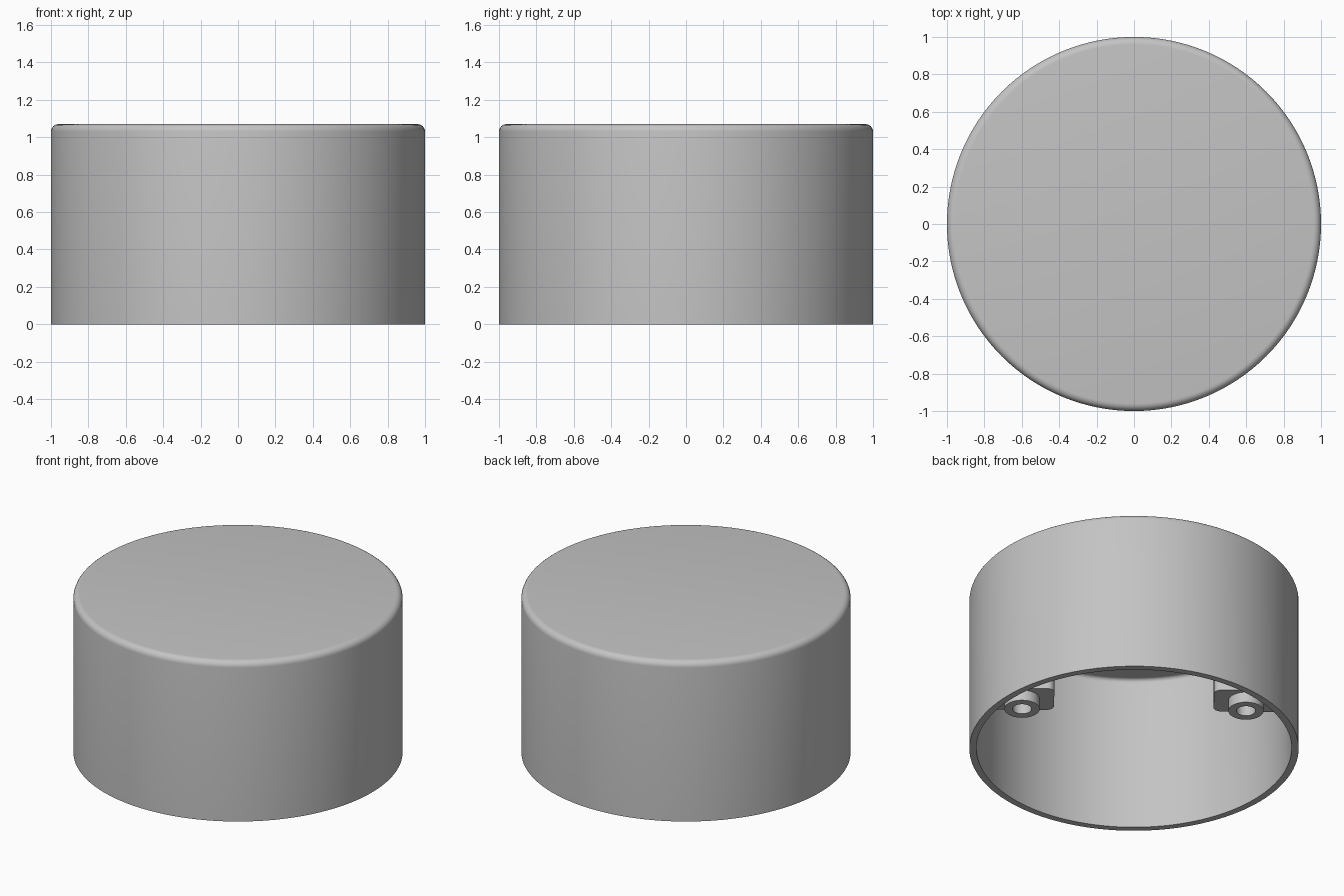
import bpy, bmesh, math
from mathutils import Matrix, Vector

old = bpy.data.objects.get("Cube")
if old:
    bpy.data.objects.remove(old, do_unlink=True)

GREY = (0.55, 0.55, 0.55, 1)
mat = bpy.data.materials.new("plain grey")
mat.use_nodes = True
mat.diffuse_color = GREY
mat.node_tree.nodes["Principled BSDF"].inputs["Base Color"].default_value = GREY

RADIUS, HEIGHT = 1.0, 1.07
INNER, CEILING = 0.957, 1.035
BLOCK_Z, RING_Z = 0.34, 0.27     # undersides of block and ring
RING_X, RING_R, HOLE_R = 0.68, 0.107, 0.058
HOLE_TOP = 0.75
ANGLE = math.radians(141)


def add_object(name, bm):
    bmesh.ops.recalc_face_normals(bm, faces=bm.faces)
    mesh = bpy.data.meshes.new(name)
    bm.to_mesh(mesh)
    bm.free()
    mesh.materials.append(mat)
    obj = bpy.data.objects.new(name, mesh)
    bpy.context.collection.objects.link(obj)
    return obj


def activate(obj):
    bpy.ops.object.select_all(action="DESELECT")
    obj.select_set(True)
    bpy.context.view_layer.objects.active = obj


def smooth(obj):
    activate(obj)
    bpy.ops.object.shade_smooth_by_angle(angle=math.radians(35))


def fillet(radius, top, r, steps=6):
    """Quarter round from a vertical wall to a horizontal face above."""
    turns = [math.pi / 2 * i / steps for i in range(steps + 1)]
    return [(radius - r + r * math.cos(t), top - r + r * math.sin(t)) for t in turns]


def lathe(name, profile, steps):
    """Revolve a closed outline of (radius, z) points around the z axis."""
    bm = bmesh.new()
    verts = [bm.verts.new((x, 0, z)) for x, z in profile]
    edges = [bm.edges.new(pair) for pair in zip(verts, verts[1:] + verts[:1])
             if pair[0].co.x + pair[1].co.x > 0]
    bmesh.ops.spin(bm, geom=verts + edges, cent=(0, 0, 0), axis=(0, 0, 1),
                   angle=math.tau, steps=steps, use_duplicate=False)
    bmesh.ops.remove_doubles(bm, verts=bm.verts, dist=0.0001)
    return add_object(name, bm)


# Hollow cap with rounded upper edges
outside = [(RADIUS, 0)] + fillet(RADIUS, HEIGHT, 0.04) + [(0, HEIGHT)]
inside = [(0, CEILING)] + fillet(INNER, CEILING, 0.025)[::-1] + [(INNER, 0)]
smooth(lathe("cap_shell", outside + inside, 128))


def make_block(name):
    """Rounded block from the wall inwards, with a screw hole."""
    x0, x1, half = 0.485, 0.97, 0.13
    top = CEILING + 0.01
    bm = bmesh.new()
    size = Vector((x1 - x0, 2 * half, top - BLOCK_Z))
    centre = Vector(((x0 + x1) / 2, 0, (top + BLOCK_Z) / 2))
    bmesh.ops.create_cube(bm, size=1, matrix=Matrix.Translation(centre) @ Matrix.Diagonal(size).to_4x4())
    corners = [e for e in bm.edges if all(v.co.x < x0 + 0.01 for v in e.verts)
               and abs(e.verts[0].co.z - e.verts[1].co.z) > 0.1]
    bmesh.ops.bevel(bm, geom=corners, offset=0.045, segments=6, profile=0.5, affect="EDGES")
    block = add_object(name, bm)

    # Cut the screw hole, then discard the cutter
    bm = bmesh.new()
    depth = HOLE_TOP - RING_Z
    bmesh.ops.create_cone(bm, cap_ends=True, segments=32, radius1=HOLE_R, radius2=HOLE_R, depth=depth,
                          matrix=Matrix.Translation((RING_X, 0, RING_Z + depth / 2)))
    cutter = add_object("hole_cutter", bm)
    cutter.hide_render = True
    cut = block.modifiers.new("screw hole", "BOOLEAN")
    cut.operation, cut.solver, cut.object = "DIFFERENCE", "EXACT", cutter
    activate(block)
    bpy.ops.object.modifier_apply(modifier=cut.name)
    bpy.data.objects.remove(cutter, do_unlink=True)
    return block


# Two opposite mounting blocks, each with a screw ring below
for side, turn in (("first", ANGLE), ("second", ANGLE + math.pi)):
    spin = Matrix.Rotation(turn, 4, "Z")
    block = make_block(side + "_mounting_block")
    block.data.transform(spin)
    smooth(block)
    ring = lathe(side + "_screw_ring",
                 [(HOLE_R, BLOCK_Z), (HOLE_R, RING_Z), (RING_R, RING_Z), (RING_R, BLOCK_Z)], 32)
    ring.data.transform(spin @ Matrix.Translation((RING_X, 0, 0)))
    smooth(ring)
